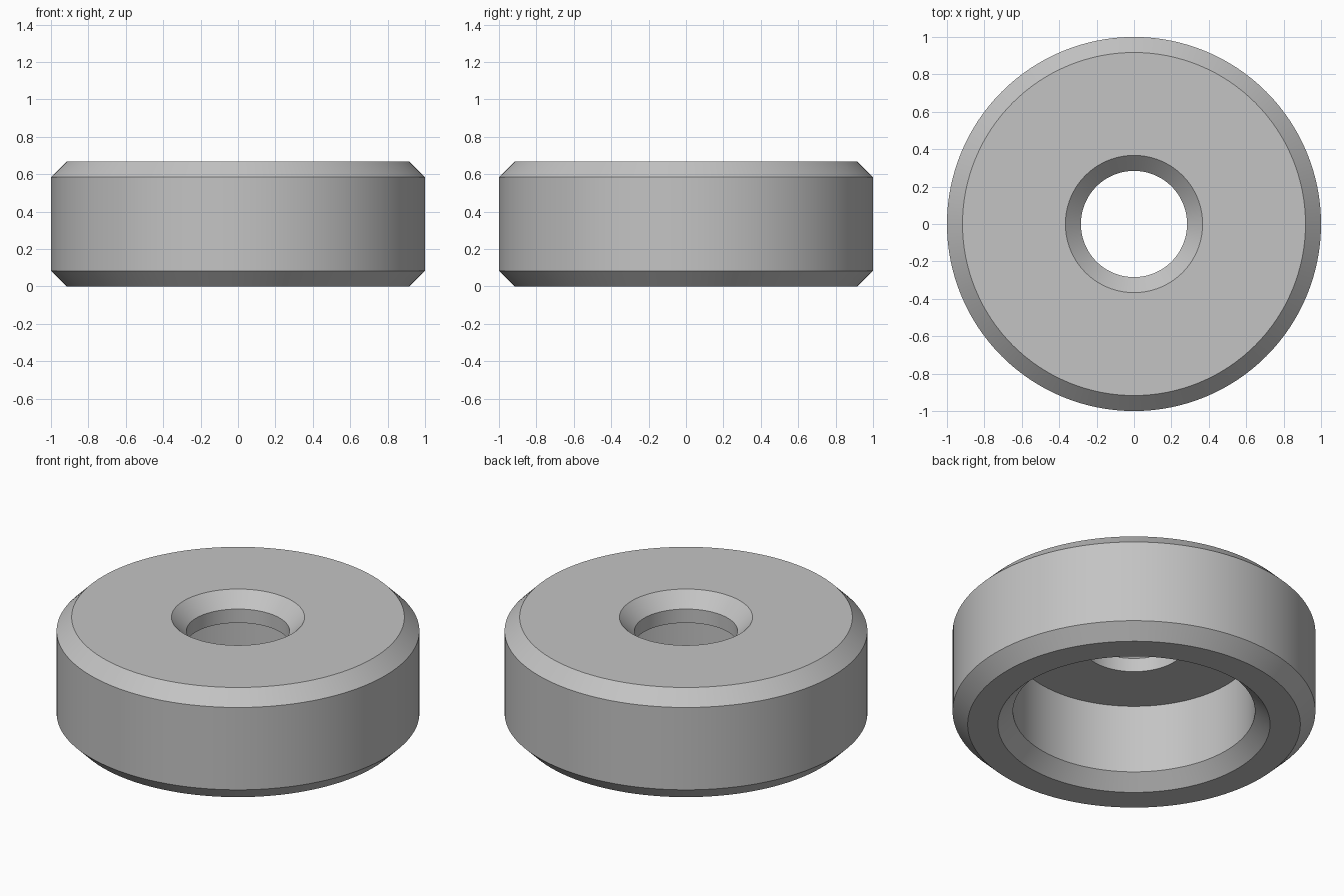
import bpy
import bmesh
import math

cube = bpy.data.objects.get("Cube")
if cube:
    bpy.data.objects.remove(cube, do_unlink=True)

SEGMENTS = 128
HEIGHT = 0.667
CHAMFER = 0.083
OUTER = 1.0      # outer wall radius
BORE = 0.667     # wide recess underneath
HOLE = 0.284     # narrow through hole
CEILING = 0.5    # height where the recess ends

# Plain grey material
grey = bpy.data.materials.new("plain_grey")
grey.use_nodes = True
colour = (0.55, 0.55, 0.55, 1.0)
grey.diffuse_color = colour
grey.node_tree.nodes["Principled BSDF"].inputs["Base Color"].default_value = colour

# Closed cross-section (radius, height), counter-clockwise
profile = [
    (BORE + CHAMFER, 0), (OUTER - CHAMFER, 0),
    (OUTER, CHAMFER), (OUTER, HEIGHT - CHAMFER),
    (OUTER - CHAMFER, HEIGHT), (HOLE + CHAMFER, HEIGHT),
    (HOLE, HEIGHT - CHAMFER), (HOLE, CEILING),
    (BORE, CEILING), (BORE, CHAMFER),
]

# Revolve the section into the stepped, chamfered ring
bm = bmesh.new()
verts = [bm.verts.new((r, 0, z)) for r, z in profile]
edges = [bm.edges.new((a, b)) for a, b in zip(verts, verts[1:] + verts[:1])]
bmesh.ops.spin(bm, geom=verts + edges, cent=(0, 0, 0), axis=(0, 0, 1),
               angle=2 * math.pi, steps=SEGMENTS, use_merge=False)
bmesh.ops.remove_doubles(bm, verts=bm.verts, dist=0.0001)
bmesh.ops.recalc_face_normals(bm, faces=bm.faces)

mesh = bpy.data.meshes.new("stepped_ring")
bm.to_mesh(mesh)
bm.free()
mesh.materials.append(grey)
ring = bpy.data.objects.new("stepped_ring", mesh)
bpy.context.collection.objects.link(ring)

# Smooth round walls, crisp chamfer edges
bpy.ops.object.select_all(action="DESELECT")
ring.select_set(True)
bpy.context.view_layer.objects.active = ring
bpy.ops.object.shade_smooth_by_angle(angle=math.radians(30))
